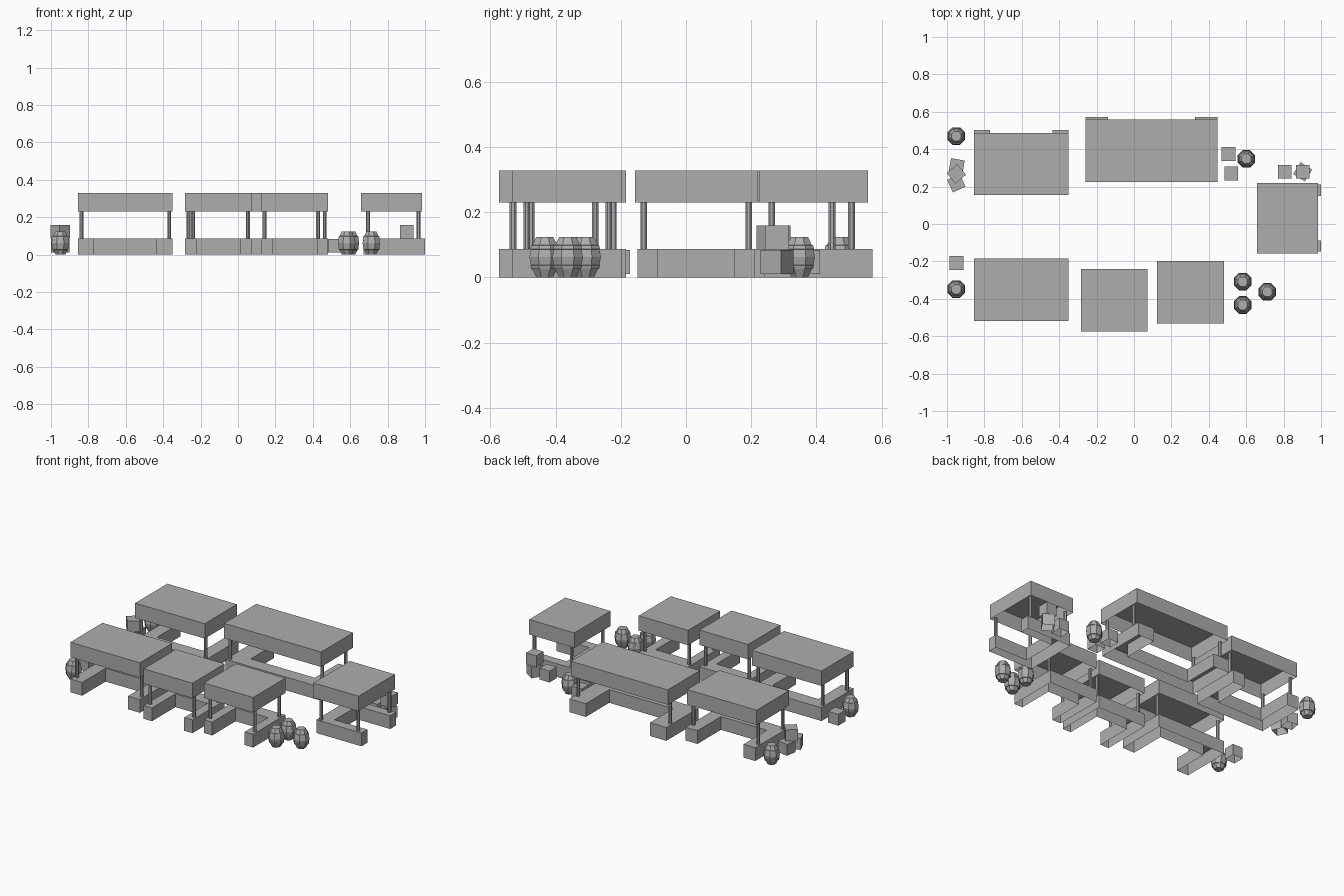
import bpy, bmesh
from math import radians, pi, sin, cos

cube = bpy.data.objects.get("Cube")
if cube:
    bpy.data.objects.remove(cube, do_unlink=True)

grey = bpy.data.materials.new("plain_grey")
grey.use_nodes = True
tone = (0.42, 0.42, 0.42, 1)
grey.diffuse_color = tone
grey.node_tree.nodes["Principled BSDF"].inputs["Base Color"].default_value = tone

ROOF_BASE, ROOF_TOP, COUNTER_TOP = 0.23, 0.328, 0.087


def add_object(name, bm, place, turn):
    mesh = bpy.data.meshes.new(name)
    bm.to_mesh(mesh)
    bm.free()
    mesh.materials.append(grey)
    obj = bpy.data.objects.new(name, mesh)
    obj.location = (place[0], place[1], 0)
    obj.rotation_euler.z = radians(turn)
    bpy.context.collection.objects.link(obj)


def shell(bm, outline, z0, z1):
    """Counter-clockwise outline raised to a top with walls and an open underside."""
    low = [bm.verts.new((x, y, z0)) for x, y in outline]
    high = [bm.verts.new((x, y, z1)) for x, y in outline]
    bm.faces.new(high)
    walls = []
    for i in range(len(low)):
        j = (i + 1) % len(low)
        walls.append(bm.faces.new((low[i], low[j], high[j], high[i])))
    return walls


def rectangle(w, d):
    return [(-w, -d), (w, -d), (w, d), (-w, d)]


def ring(radius, sides):
    return [(radius * cos(2 * pi * (i + 0.5) / sides),
             radius * sin(2 * pi * (i + 0.5) / sides)) for i in range(sides)]


def stall(name, place, width, depth, turn, shift, open_inset, overhang=0):
    """Market stall whose counter opens towards local -y."""
    w, d = width / 2, depth / 2
    leg, bar = width * 0.17, 0.09

    bm = bmesh.new()
    shell(bm, rectangle(w + overhang, d), ROOF_BASE, ROOF_TOP)
    add_object(name + "_roof", bm, place, turn)

    # U-shaped counter
    front, back = -d - shift, d - shift
    bm = bmesh.new()
    shell(bm, [(-w, front), (-w + leg, front), (-w + leg, back - bar),
               (w - leg, back - bar), (w - leg, front), (w, front),
               (w, back), (-w, back)], 0, COUNTER_TOP)
    add_object(name + "_counter", bm, place, turn)

    # Four corner posts
    bm = bmesh.new()
    for x in (-w + 0.018, w - 0.018):
        for y in (-d + open_inset, d - 0.038):
            shell(bm, [(x + a, y + b) for a, b in ring(0.011, 8)],
                  COUNTER_TOP, ROOF_BASE + 0.005)
    add_object(name + "_posts", bm, place, turn)


def barrel(place):
    # Bulging staves with two raised hoops
    profile = [(0.028, 0), (0.041, 0.025), (0.045, 0.026), (0.048, 0.037),
               (0.046, 0.038), (0.051, 0.062)]
    profile += [(r, 0.124 - z) for r, z in reversed(profile[:-1])]
    bm = bmesh.new()
    loops = [[bm.verts.new((x, y, z)) for x, y in ring(r, 8)] for r, z in profile]
    for a, b in zip(loops, loops[1:]):
        for i in range(8):
            j = (i + 1) % 8
            bm.faces.new((a[i], a[j], b[j], b[i]))
    bm.faces.new(loops[0][::-1])
    bm.faces.new(loops[-1])
    add_object("barrel", bm, place, 0)


def crate(place, turn=0, base=0.01):
    # Box with a slightly sunk panel on each side
    bm = bmesh.new()
    walls = shell(bm, rectangle(0.037, 0.037), base, base + 0.074)
    bmesh.ops.inset_individual(bm, faces=walls, thickness=0.006, depth=-0.003)
    add_object("crate", bm, place, turn)


# Stalls around the square
stall("front_right_stall", (-0.602, -0.351), 0.505, 0.333, 0, 0, 0.043)
stall("front_middle_stall", (-0.106, -0.407), 0.354, 0.333, 0, 0, 0.043)
stall("front_left_stall", (0.303, -0.365), 0.358, 0.333, 0, 0, 0.043)
stall("back_right_stall", (-0.602, 0.321), 0.505, 0.333, 180, 0.015, 0.04)
stall("back_middle_stall", (0.094, 0.391), 0.704, 0.333, 180, 0.015, 0.05)
stall("left_side_stall", (0.821, 0.031), 0.358, 0.328, 90, 0.015, 0.02, 0.009)

# Barrels
for spot in [(-0.95, 0.47), (-0.95, -0.348), (0.601, 0.348),
             (0.581, -0.308), (0.581, -0.433), (0.713, -0.363)]:
    barrel(spot)

# Single crates
for spot in [(-0.949, -0.208), (0.505, 0.374), (0.52, 0.27), (0.806, 0.279)]:
    crate(spot)

# Stacked crates
crate((-0.948, 0.309), -10)
crate((-0.95, 0.218), 25)
crate((-0.95, 0.268), 40, 0.085)
crate((0.902, 0.279), -32)
crate((0.902, 0.279), 0, 0.085)
